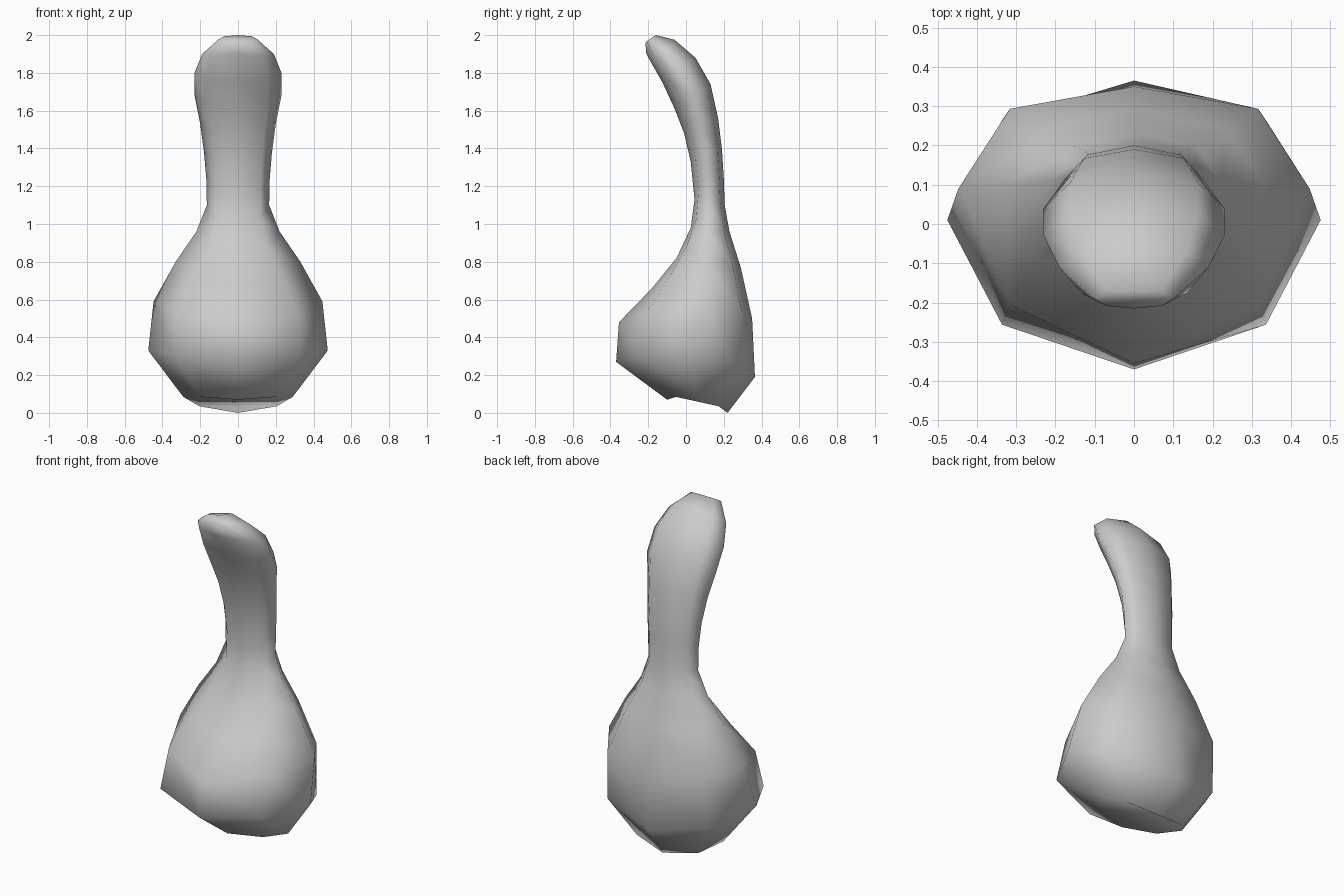
import bpy
import bmesh
import math

cube = bpy.data.objects.get("Cube")
if cube:
    bpy.data.objects.remove(cube)

grey = bpy.data.materials.new("Plain grey")
grey.use_nodes = True
colour = (0.6, 0.6, 0.6, 1)
grey.diffuse_color = colour
grey.node_tree.nodes["Principled BSDF"].inputs["Base Color"].default_value = colour

SIDES = 8

# Each ring: front (y, z), side (x, y, z), back (y, z), from base to tip
RINGS = [
    ((-.10, .07), (.29, .06, .085), (.22, .00)),
    ((-.37, .27), (.475, .01, .33), (.365, .19)),
    ((-.355, .48), (.447, .09, .59), (.35, .50)),
    ((-.18, .66), (.33, .10, .80), (.29, .77)),
    ((-.05, .82), (.22, .11, .96), (.23, .96)),
    ((.025, .98), (.165, .12, 1.10), (.205, 1.10)),
    ((.045, 1.13), (.168, .12, 1.24), (.20, 1.24)),
    ((.025, 1.33), (.18, .11, 1.38), (.19, 1.40)),
    ((-.01, 1.48), (.20, .08, 1.53), (.17, 1.56)),
    ((-.06, 1.61), (.23, .04, 1.68), (.13, 1.74)),
    ((-.125, 1.75), (.23, -.03, 1.80), (.05, 1.88)),
    ((-.21, 1.90), (.19, -.11, 1.90), (-.06, 1.975)),
    ((-.215, 1.96), (.10, -.19, 1.98), (-.16, 2.00)),
]


def ring_point(front, side, back, angle):
    """Point on a bent ellipse through the front, side and back points."""
    c, s = math.cos(angle), math.sin(angle)
    x = side[0] * s

    def blend(f, m, b):
        return m + (b - f) / 2 * c + ((f + b) / 2 - m) * c * c

    return (x, blend(front[0], side[1], back[0]),
            blend(front[1], side[2], back[1]))


# Bulbous body, neck and bent head as one lofted skin
bm = bmesh.new()
loops = []
for front, side, back in RINGS:
    loops.append([bm.verts.new(ring_point(front, side, back, math.tau * i / SIDES))
                  for i in range(SIDES)])
for low, high in zip(loops, loops[1:]):
    for i in range(SIDES):
        j = (i + 1) % SIDES
        bm.faces.new((low[i], low[j], high[j], high[i]))
bm.faces.new(loops[0])
bm.faces.new(loops[-1])
bmesh.ops.recalc_face_normals(bm, faces=bm.faces)
for face in bm.faces:
    face.smooth = True

mesh = bpy.data.meshes.new("gourd_body")
bm.to_mesh(mesh)
bm.free()
mesh.materials.append(grey)
body = bpy.data.objects.new("gourd_body", mesh)
bpy.context.collection.objects.link(body)
